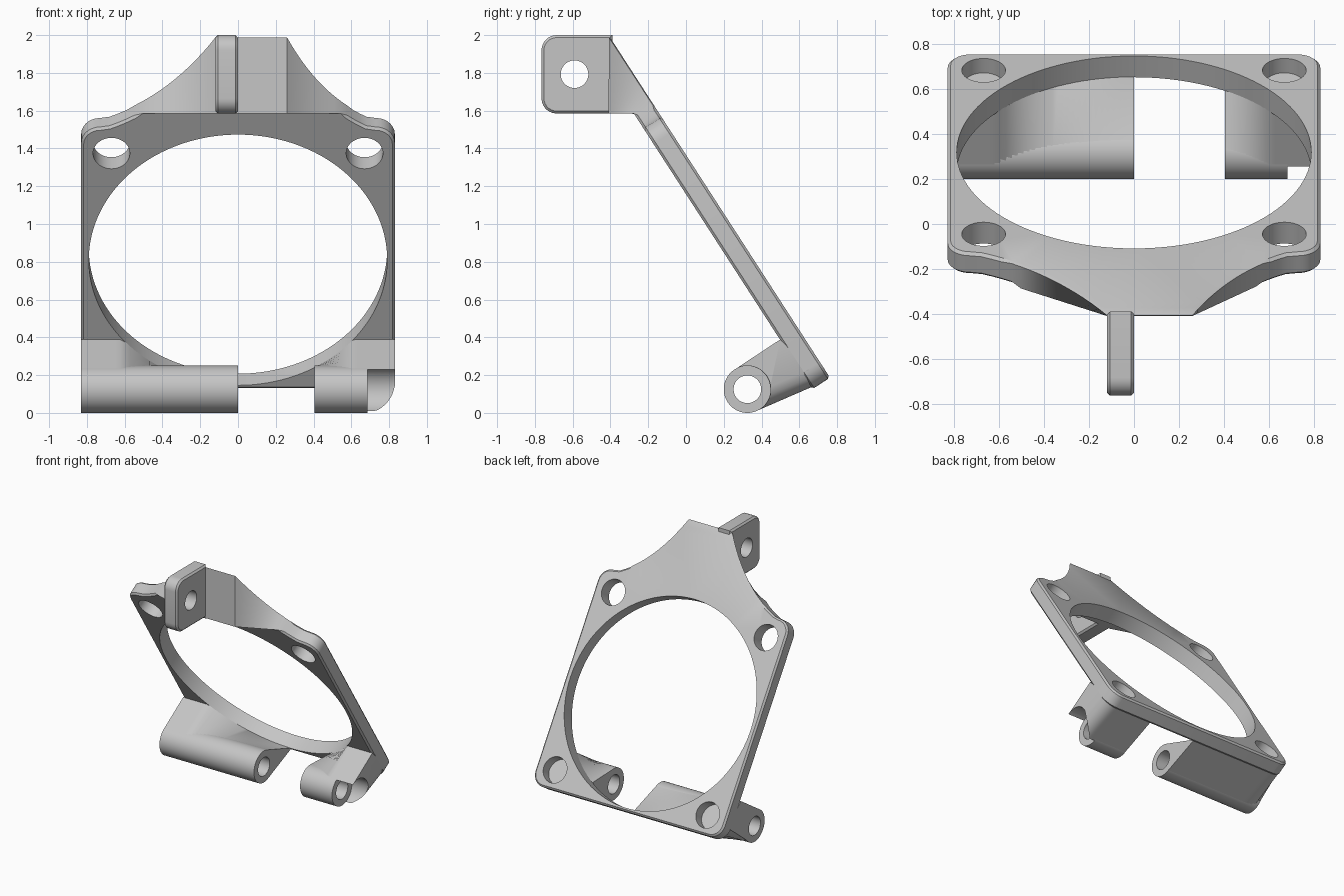
import bpy, bmesh, math
from mathutils import Vector

if "Cube" in bpy.data.objects:
    bpy.data.objects.remove(bpy.data.objects["Cube"])

grey = bpy.data.materials.new("matte grey")
grey.diffuse_color = (0.56, 0.56, 0.56, 1)
grey.use_nodes = True
grey.node_tree.nodes["Principled BSDF"].inputs["Base Color"].default_value = grey.diffuse_color

S, C = 0.543, 0.84          # tilt of the plate
T = 0.113                   # plate thickness
E = 0.013                   # chamfer width
LEDGE = 1.585               # underside height of the top gusset
R = 0.79                    # large opening radius
BY, BZ = 0.325, 0.125       # hinge axis


def on_plate(x, u, d=0.0):
    """Point at plate coordinates x, u (up the slope), d below the back face."""
    return Vector((x, 0.32 - S * u - C * d, 0.871 + C * u - S * d))


def finish(bm, name):
    bmesh.ops.recalc_face_normals(bm, faces=bm.faces[:])
    me = bpy.data.meshes.new(name)
    bm.to_mesh(me)
    bm.free()
    me.materials.append(grey)
    ob = bpy.data.objects.new(name, me)
    bpy.context.collection.objects.link(ob)
    return ob


def smooth(ob):
    bpy.ops.object.select_all(action='DESELECT')
    ob.select_set(True)
    bpy.context.view_layer.objects.active = ob
    bpy.ops.object.shade_smooth_by_angle(angle=math.radians(28))


def arc(cx, cy, r, a0, a1, n=7):
    return [(cx + r * math.cos(math.radians(a0 + (a1 - a0) * i / n)),
             cy + r * math.sin(math.radians(a0 + (a1 - a0) * i / n))) for i in range(n + 1)]


def circle(cx, cy, r, n=48):
    return arc(cx, cy, r, 0, 360, n)[:-1]


def inset(pts, e):
    """Shrink a counterclockwise outline by e."""
    out = []
    for i, p in enumerate(pts):
        p = Vector(p)
        a = (p - Vector(pts[i - 1])).normalized()
        b = (Vector(pts[(i + 1) % len(pts)]) - p).normalized()
        n1, n2 = Vector((-a.y, a.x)), Vector((-b.y, b.x))
        out.append(tuple(p + (n1 + n2) * e / (1 + n1.dot(n2))))
    return out


def bridge(bm, lo, hi):
    """Join two closed loops; shared vertices collapse to triangles."""
    for i in range(len(lo)):
        j = (i + 1) % len(lo)
        vs = list(dict.fromkeys((lo[i], hi[i], hi[j], lo[j])))
        if len(vs) > 2:
            bm.faces.new(vs)


def cap(bm, loops, normal):
    """Fill a flat face with holes."""
    edges = []
    for lp in loops:
        for i in range(len(lp)):
            a, b = lp[i], lp[(i + 1) % len(lp)]
            edges.append(bm.edges.get((a, b)) or bm.edges.new((a, b)))
    bmesh.ops.triangle_fill(bm, edges=edges, use_beauty=True, use_dissolve=False, normal=normal)


def flank(x0, xc, x1, n=14):
    """Concave curve from the top of the tongue to a plate corner."""
    pts = []
    for i in range(n + 1):
        t = i / n
        w = ((1 - t) ** 2, 2 * t * (1 - t), t * t)
        z = w[0] * 1.99 + w[1] * 1.685 + w[2] * 1.575
        pts.append((w[0] * x0 + w[1] * xc + w[2] * x1, (z - 0.871) / C))
    return pts


# Tilted plate with openings, and the top gusset grown out of its front
outline = (arc(-0.73, -0.715, 0.1, 180, 270) + arc(0.73, -0.715, 0.1, 270, 360)
           + arc(0.73, 0.73, 0.1, 0, 90) + flank(0.26, 0.43, 0.68)[::-1]
           + flank(-0.12, -0.36, -0.68) + arc(-0.73, 0.73, 0.1, 90, 180))
bm = bmesh.new()
back_in, back, mid, front, front_in = [], [], [], [], []
ledge_y = (0.742 - T - S * LEDGE) / C
for (x, u), (xi, ui) in zip(outline, inset(outline, E)):
    back_in.append(bm.verts.new(on_plate(xi, ui)))
    back.append(bm.verts.new(on_plate(x, u, E if u < 0.9 else E * 0.4)))
    if on_plate(x, u, T).z > LEDGE:
        k = (x - 0.26) / 0.29 if x > 0.2 else (-0.12 - x) / 0.42
        y = -0.41 + (ledge_y + 0.41) * max(0, min(k, 0.98))
        mid.append(bm.verts.new((x, y, LEDGE)))
        front.append(bm.verts.new((x, ledge_y, LEDGE)))
        front_in.append(front[-1])
    else:
        front.append(bm.verts.new(on_plate(x, u, T - E)))
        mid.append(front[-1])
        front_in.append(bm.verts.new(on_plate(xi, ui, T)))
for lo, hi in ((back_in, back), (back, mid), (mid, front), (front, front_in)):
    bridge(bm, lo, hi)
holes = [circle(0, 0, R, 128)] + [circle(sx * 0.67, su * 0.672, 0.0975)
                                  for sx in (-1, 1) for su in (-1, 1)]
tops, bottoms = [back_in], [front_in]
for h in holes:
    tops.append([bm.verts.new(on_plate(x, u)) for x, u in h])
    bottoms.append([bm.verts.new(on_plate(x, u, T)) for x, u in h])
    bridge(bm, tops[-1], bottoms[-1])
cap(bm, tops, Vector((0, C, S)))
cap(bm, bottoms, Vector((0, -C, -S)))
smooth(finish(bm, "tilted_plate"))

# Top lug with a cross hole and chamfered rim
prof = ([(-0.39, 2.0)] + arc(-0.685, 1.92, 0.08, 90, 180)
        + arc(-0.685, LEDGE + 0.08, 0.08, 180, 270) + [(-0.39, LEDGE)])
bm = bmesh.new()
rows = [[bm.verts.new((x, y, z)) for y, z in p] for x, p in
        ((-0.12, inset(prof, E)), (-0.12 + E, prof), (-E, prof), (0, inset(prof, E)))]
for a, b in zip(rows, rows[1:]):
    bridge(bm, a, b)
bore = [[bm.verts.new((x, y, z)) for y, z in circle(-0.59, 1.793, 0.073)] for x in (-0.12, 0)]
bridge(bm, *bore)
cap(bm, [rows[0], bore[0]], Vector((-1, 0, 0)))
cap(bm, [rows[-1], bore[1]], Vector((1, 0, 0)))
smooth(finish(bm, "top_lug"))

# Hinge barrels, each carried by an arm that blends into the edge of the opening
RA = 0.1245
for side, x0, x1, bx1 in (("left", -0.83, 0.0, 0.0), ("right", 0.405, 0.83, 0.685)):
    bm = bmesh.new()
    tubes = [[bm.verts.new((x, y, z)) for y, z in circle(BY, BZ, r, 64)]
             for r, x in ((0.125, x0), (0.125, bx1), (0.073, bx1), (0.073, x0))]
    for i in range(4):
        bridge(bm, tubes[i], tubes[(i + 1) % 4])
    smooth(finish(bm, side + "_hinge_barrel"))

    bm = bmesh.new()
    rings = []
    steps = 32
    for i in range(steps + 1):
        x = x0 + (x1 - x0) * i / steps
        u = min(-math.sqrt(max(R * R - x * x, 0)), -0.502) if abs(x) < 0.615 else -0.502
        p1 = on_plate(x, u, T - 0.002)
        a = min(max(abs(x) - 0.73, 0), 0.0995)
        lift = 0.1 - math.sqrt(0.01 - a * a)      # follow the rounded plate corner
        p2 = Vector((x, 0.70 - S * lift, 0.152 + C * lift))
        low = lift if side == "right" else 0
        # concave seat around the barrel, tangent to the upper and lower faces
        top = math.degrees(math.atan2(p1.z - BZ, p1.y - BY)
                           + math.acos(RA / math.hypot(p1.y - BY, p1.z - BZ)))
        bottom = -66.7 + math.degrees(math.acos(1 - low / RA))
        seat = [Vector((x, y, z)) for y, z in arc(BY, BZ, RA, bottom, top, 20)]
        rings.append([bm.verts.new(p) for p in [p1, p2] + seat])
    bm.faces.new(rings[0])
    bm.faces.new(rings[-1][::-1])
    for a, b in zip(rings, rings[1:]):
        bridge(bm, a, b)
    smooth(finish(bm, side + "_hinge_arm"))
